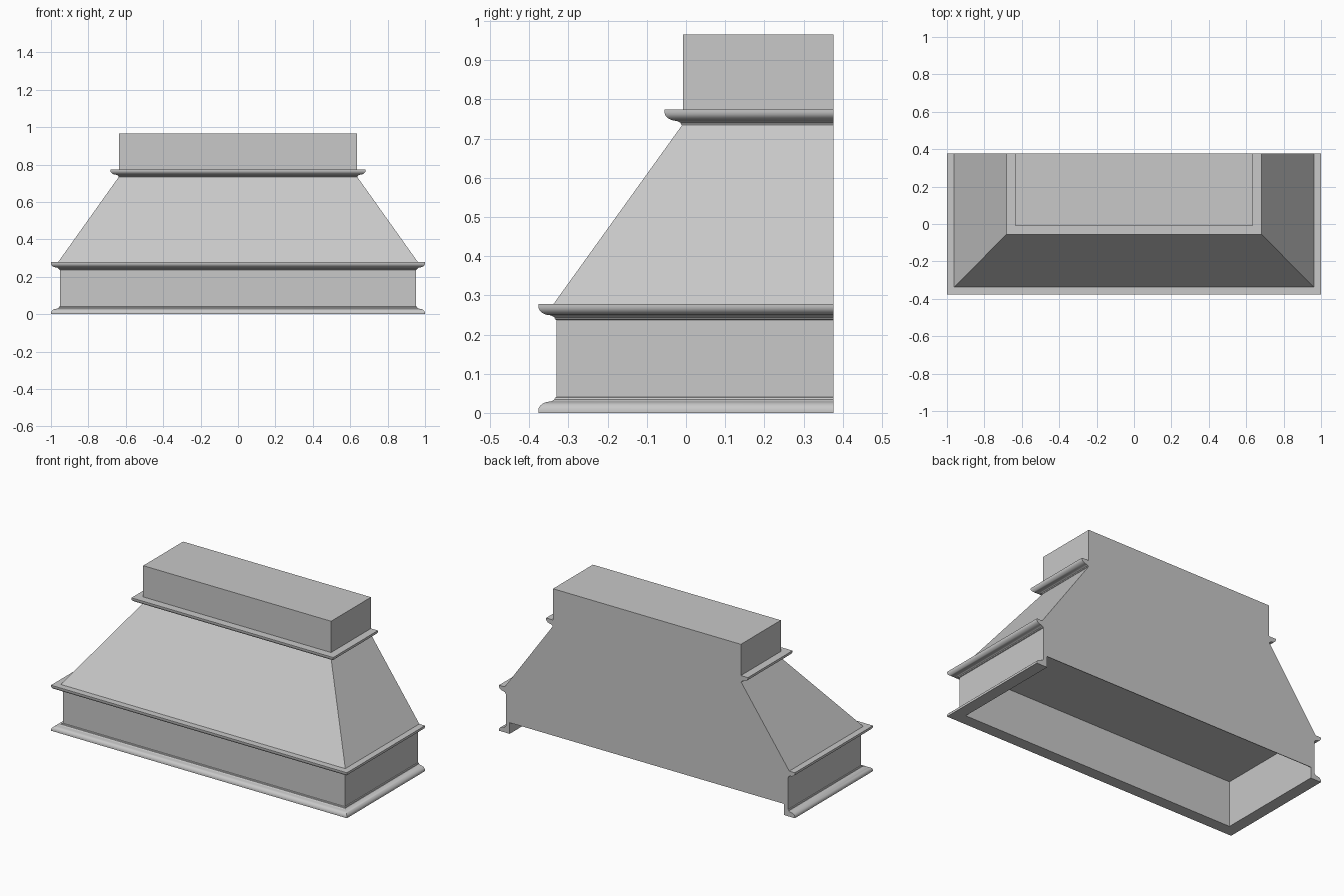
import bpy, bmesh, math

cube = bpy.data.objects.get("Cube")
if cube:
    bpy.data.objects.remove(cube, do_unlink=True)

BACK = 0.377
LIP = 0.047                      # how far the mouldings stand out
BASE = (0.953, -0.33)            # half width and front of the lower band
NECK = (0.635, -0.008)           # half width and front of the chimney

grey = bpy.data.materials.new("plain_grey")
grey.use_nodes = True
grey.diffuse_color = (0.58, 0.58, 0.58, 1)
grey.node_tree.nodes["Principled BSDF"].inputs["Base Color"].default_value = grey.diffuse_color


def finish(name, bm, smooth=False):
    bmesh.ops.recalc_face_normals(bm, faces=bm.faces)
    mesh = bpy.data.meshes.new(name)
    bm.to_mesh(mesh)
    bm.free()
    mesh.materials.append(grey)
    obj = bpy.data.objects.new(name, mesh)
    bpy.context.collection.objects.link(obj)
    if smooth:
        bpy.ops.object.select_all(action='DESELECT')
        obj.select_set(True)
        bpy.context.view_layer.objects.active = obj
        bpy.ops.object.shade_smooth_by_angle(angle=math.radians(30))
    return obj


def wrap(name, outline, profile, smooth=False):
    """Sweep a closed (outset, z) profile round both sides and the front, mitred."""
    half, front = outline
    bm = bmesh.new()
    rings = []
    for side, at_back in ((-1, True), (-1, False), (1, False), (1, True)):
        rings.append([bm.verts.new((side * (half + o), BACK if at_back else front - o, z))
                      for o, z in profile])
    n = len(profile)
    for a, b in zip(rings, rings[1:]):
        for i in range(n):
            j = (i + 1) % n
            bm.faces.new((a[i], a[j], b[j], b[i]))
    bm.faces.new(rings[0])
    bm.faces.new(rings[-1])
    return finish(name, bm, smooth)


def loft(name, bottom, top):
    """Solid between two rectangles given as (half width, front, back, z)."""
    bm = bmesh.new()
    low, high = ([bm.verts.new(p) for p in
                  ((-h, f, z), (h, f, z), (h, b, z), (-h, b, z))]
                 for h, f, b, z in (bottom, top))
    for i in range(4):
        j = (i + 1) % 4
        bm.faces.new((low[i], low[j], high[j], high[i]))
    bm.faces.new(low)
    bm.faces.new(high)
    return finish(name, bm)


def moulding(wide_z, direction, inset=0.0):
    """Rounded nose with a small cove, from its wide flat edge to its narrow edge."""
    pts = [(-inset, 0), (LIP, 0), (LIP, 0.006)]
    for k in range(1, 7):
        a = math.radians(15 * k)
        pts.append((0.015 + (LIP - 0.015) * math.cos(a), 0.006 + 0.023 * math.sin(a)))
    pts += [(0.011, 0.031), (0.006, 0.034), (0.004, 0.039), (0, 0.041), (-inset, 0.041)]
    if inset == 0:
        pts.pop()
    return [(o, wide_z + direction * z) for o, z in pts]


# Hollow lower band, open underneath
WALL = 0.025
wrap("lower_band", BASE, [(-WALL, 0.041), (0, 0.041), (0, 0.277), (-WALL, 0.277)])
wrap("bottom_moulding", BASE, moulding(0, 1, WALL), True)
wrap("middle_moulding", BASE, moulding(0.278, -1), True)
loft("back_panel", (BASE[0], BACK - 0.004, BACK, 0.068), (BASE[0], BACK - 0.004, BACK, 0.278))

# Sloping canopy, its underside closing the cavity
loft("canopy", (0.962, -0.338, BACK, 0.278), (NECK[0], NECK[1], BACK, 0.737))

# Chimney with crown moulding
loft("chimney", (*NECK, BACK, 0.737), (*NECK, BACK, 0.965))
wrap("crown_moulding", NECK, moulding(0.774, -1), True)
